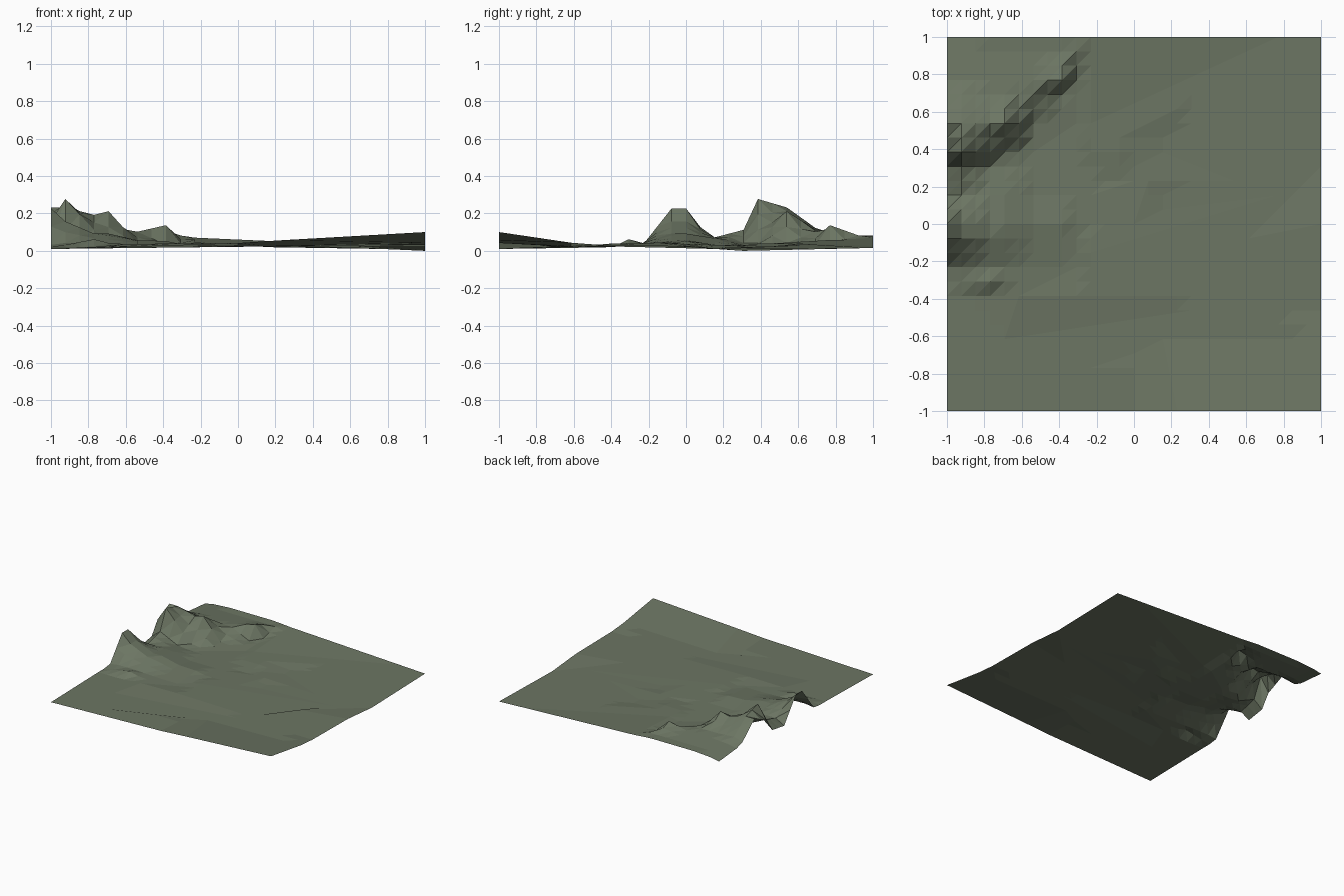
import bpy, bmesh
from mathutils import noise, Vector

if "Cube" in bpy.data.objects:
    bpy.data.objects.remove(bpy.data.objects["Cube"])

N = 26  # grid cells per side


def table_height(xs, ys, table, x, y):
    """Bilinear lookup in a small height table."""
    def span(a, v):
        i = max(k for k in range(len(a) - 1) if k == 0 or a[k] <= v + 1e-6)
        return i, min(1, max(0, (v - a[i]) / (a[i + 1] - a[i])))
    i, u = span(xs, x)
    j, v = span(ys, y)
    low = table[j][i] * (1 - u) + table[j][i + 1] * u
    high = table[j + 1][i] * (1 - u) + table[j + 1][i + 1] * u
    return low * (1 - v) + high * v


# gentle plain, heights in hundredths
PLAIN_X = [-1, -.5, 0, .5, 1]
PLAIN_Y = [-1, -.6, -.1, .3, 1]
PLAIN = [[2, 3.5, 5, 8.5, 11],
         [3, 3, 3, 4, 4.5],
         [3, 5, 4.5, 3, 4],
         [4, 4, 3.5, 2, .8],
         [6.5, 9, 7, 4.5, 2.5]]

# steep ridges on the left side
RIDGE_X = [k / 13 for k in (-13, -12, -10, -9, -7, -5, -4)]
RIDGE_Y = [k / 13 for k in (-4, -3, -1, 0, 2, 4, 5, 7, 9, 10, 12, 13)]
RIDGE = [[3, 4, 7, 5, 4, 4, 4],
         [4, 5, 5, 4.5, 4, 4, 3.5],
         [23.5, 16.5, 10, 9, 6, 5, 4],
         [23.5, 16.5, 10, 10, 6.5, 6, 4.5],
         [3.5, 8, 8, 7.5, 4, 4, 4],
         [6, 12, 5, 4, 3.5, 3.5, 3.5],
         [17, 28.5, 12, 5, 3.5, 3.5, 3.5],
         [24, 24, 20, 22, 5, 4, 3.5],
         [11, 13, 12, 12, 11, 4, 4],
         [8.5, 10, 11, 11, 11, 14.5, 5],
         [7, 9, 9, 9, 9, 9, 9],
         [6.5, 8, 9, 9, 9, 9, 8.5]]


def height(x, y):
    if x <= RIDGE_X[-1] + .01 and y >= RIDGE_Y[0] - .01:
        return table_height(RIDGE_X, RIDGE_Y, RIDGE, x, y) / 100
    edge = max(abs(x), abs(y))
    bump = noise.noise(Vector((x * 4 + .3, y * 6 + .7, 2.5)))
    return (table_height(PLAIN_X, PLAIN_Y, PLAIN, x, y) / 100
            + .014 * bump * (1 - .5 * edge))


# terrain sheet, split along one diagonal for a faceted look
bm = bmesh.new()
grid = [[bm.verts.new((-1 + 2 * i / N, -1 + 2 * j / N,
                       height(-1 + 2 * i / N, -1 + 2 * j / N)))
         for i in range(N + 1)] for j in range(N + 1)]
lowest = min(v.co.z for v in bm.verts)
for v in bm.verts:
    v.co.z -= lowest
for j in range(N):
    for i in range(N):
        a, b = grid[j][i], grid[j][i + 1]
        c, d = grid[j + 1][i + 1], grid[j + 1][i]
        bm.faces.new((a, b, c))
        bm.faces.new((a, c, d))
mesh = bpy.data.meshes.new("terrain")
bm.to_mesh(mesh)
bm.free()
terrain = bpy.data.objects.new("terrain", mesh)
bpy.context.collection.objects.link(terrain)

# merge nearly flat areas into larger facets
mod = terrain.modifiers.new("facets", 'DECIMATE')
mod.decimate_type = 'DISSOLVE'
mod.angle_limit = .06

# moss green surface
mat = bpy.data.materials.new("moss")
mat.diffuse_color = (.15, .18, .125, 1)
mat.use_nodes = True
mat.node_tree.nodes["Principled BSDF"].inputs["Base Color"].default_value = mat.diffuse_color
mesh.materials.append(mat)
